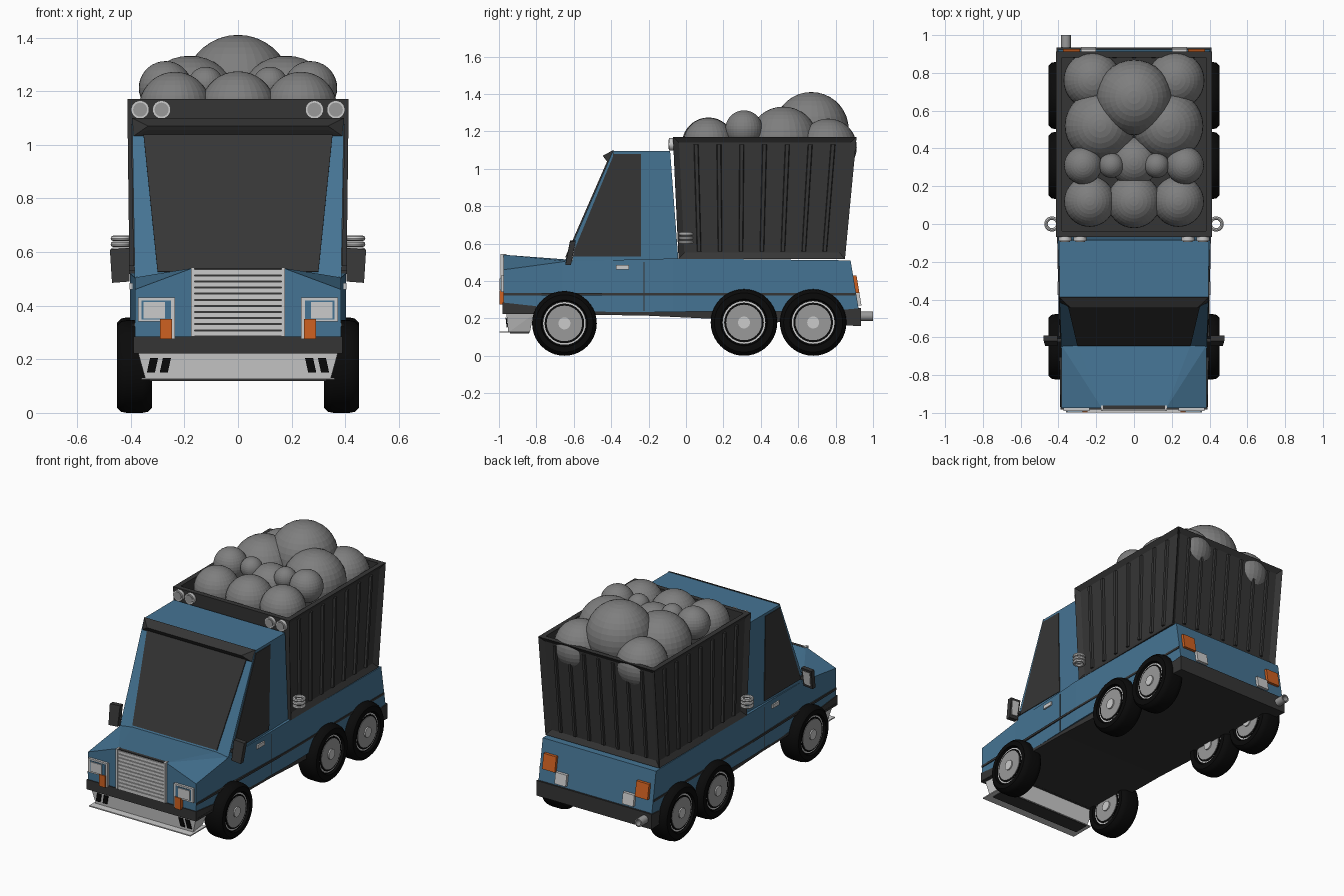
import bpy, bmesh, math
from mathutils import Vector, Matrix

if "Cube" in bpy.data.objects:
    bpy.data.objects.remove(bpy.data.objects["Cube"])


def material(name, *rgb):
    m = bpy.data.materials.new(name)
    m.use_nodes = True
    m.diffuse_color = (*rgb, 1)
    m.node_tree.nodes["Principled BSDF"].inputs["Base Color"].default_value = (*rgb, 1)
    return m


BLUE = material("body blue", 0.06, 0.175, 0.295)
DARK = material("dark grey", 0.036, 0.036, 0.036)
TYRE = material("tyre black", 0.003, 0.003, 0.003)
ROCK = material("rock grey", 0.21, 0.21, 0.21)
HUB = material("hub grey", 0.32, 0.32, 0.32)
LIGHT = material("light metal", 0.6, 0.6, 0.6)
ORANGE = material("signal orange", 0.62, 0.12, 0.015)


def finish(name, bm, mat, smooth=False):
    bmesh.ops.recalc_face_normals(bm, faces=bm.faces)
    me = bpy.data.meshes.new(name)
    bm.to_mesh(me)
    bm.free()
    me.materials.append(mat)
    ob = bpy.data.objects.new(name, me)
    bpy.context.collection.objects.link(ob)
    if smooth:
        bpy.ops.object.select_all(action="DESELECT")
        ob.select_set(True)
        bpy.context.view_layer.objects.active = ob
        bpy.ops.object.shade_smooth_by_angle(angle=math.radians(35))
    return ob


def hull(name, points, mat, mirror=False):
    """Convex solid; mirror adds the same points across x = 0."""
    bm = bmesh.new()
    for p in points:
        bm.verts.new(p)
        if mirror:
            bm.verts.new((-p[0], p[1], p[2]))
    bmesh.ops.convex_hull(bm, input=bm.verts)
    bmesh.ops.dissolve_limit(bm, angle_limit=0.01, verts=bm.verts, edges=bm.edges)
    return finish(name, bm, mat)


def box(name, x, y, z, mat):
    return hull(name, [(a, b, c) for a in x for b in y for c in z], mat)


def prism(name, profile, x0, x1, mat):
    """Side profile of (y, z) points extruded from x0 to x1."""
    bm = bmesh.new()
    face = bm.faces.new([bm.verts.new((x0, y, z)) for y, z in profile])
    new = bmesh.ops.extrude_face_region(bm, geom=[face])["geom"]
    bmesh.ops.translate(bm, vec=(x1 - x0, 0, 0),
                        verts=[v for v in new if isinstance(v, bmesh.types.BMVert)])
    return finish(name, bm, mat)


def cylinder(name, centre, r, half, axis, mat, seg=32):
    bm = bmesh.new()
    turn = Vector((0, 0, 1)).rotation_difference(Vector(axis)).to_matrix().to_4x4()
    bmesh.ops.create_cone(bm, cap_ends=True, segments=seg, radius1=r, radius2=r,
                          depth=2 * half, matrix=Matrix.Translation(centre) @ turn)
    return finish(name, bm, mat, True)


def lathe(name, centre, profile, axis, mat, seg=40):
    """Closed (radius, offset) profile turned about an axis."""
    bm = bmesh.new()
    vs = [bm.verts.new((r, 0, h)) for r, h in profile]
    es = [bm.edges.new((vs[i - 1], vs[i])) for i in range(len(vs))]
    bmesh.ops.spin(bm, geom=vs + es, cent=(0, 0, 0), axis=(0, 0, 1),
                   angle=math.tau, steps=seg)
    bmesh.ops.remove_doubles(bm, verts=bm.verts, dist=1e-5)
    turn = Vector((0, 0, 1)).rotation_difference(Vector(axis)).to_matrix().to_4x4()
    bmesh.ops.transform(bm, matrix=Matrix.Translation(centre) @ turn, verts=bm.verts)
    return finish(name, bm, mat, True)


# Hood, cab and rear body
hull("hood", [(0.17, -0.975, 0.54), (0.3, -0.64, 0.515), (0.385, -0.975, 0.46),
              (0.385, -0.64, 0.505), (0.385, -0.975, 0.235), (0.385, -0.64, 0.235)], BLUE, True)
hull("rear_body", [(0.385, -0.66, 0.505), (0.385, -0.66, 0.235), (0.403, -0.07, 0.52),
                   (0.403, 0.88, 0.51), (0.403, 0.925, 0.24), (0.403, -0.07, 0.235)], BLUE, True)
hull("cab", [(0.385, -0.65, 0.5), (0.385, -0.04, 0.5), (0.395, -0.39, 1.095),
             (0.395, -0.085, 1.095)], BLUE, True)
prism("chassis", [(-0.97, 0.225), (-0.22, 0.215), (0.93, 0.16), (0.93, 0.255),
                  (0.13, 0.237), (-0.97, 0.237)], -0.392, 0.392, DARK)
prism("rear_bumper", [(0.78, 0.167), (0.935, 0.158), (0.935, 0.255), (0.78, 0.24)],
      -0.41, 0.41, DARK)
prism("front_bumper", [(-0.982, 0.222), (-0.982, 0.285), (-0.8, 0.265), (-0.8, 0.222)],
      -0.39, 0.39, DARK)

# Windscreen lies on the sloped cab front
def on_slope(x, z, out):
    y = -0.65 + (z - 0.5) * 0.26 / 0.595
    return (x, y - 0.916 * out, z + 0.4 * out)

hull("windscreen", [on_slope(x, z, o) for x, z in ((0.3, 0.525), (0.355, 1.06))
                    for o in (0, 0.007)], DARK, True)
hull("visor", [(0.395, -0.388, 1.1), (0.335, -0.445, 1.07), (0.335, -0.435, 1.055),
               (0.393, -0.415, 1.03), (0.395, -0.38, 1.06)], DARK, True)

# Front chin, grille
hull("chin_bumper", [(0.372, -0.96, 0.222), (0.345, -0.95, 0.125), (0.33, -0.835, 0.125),
                     (0.36, -0.815, 0.222)], LIGHT, True)
box("chin_lip", (-0.36, 0.36), (-0.998, -0.84), (0.124, 0.131), LIGHT)
box("chin_underside", (-0.33, 0.33), (-0.94, -0.84), (0.119, 0.124), DARK)
box("grille_back", (-0.172, 0.172), (-0.981, -0.96), (0.285, 0.54), DARK)
for i in range(11):
    z = 0.287 + i * 0.0228
    box("grille_slat", (-0.165, 0.165), (-0.988, -0.97), (z, z + 0.019), LIGHT)
for s in (-1, 1):
    box("grille_side", (s * 0.163, s * 0.176), (-0.991, -0.96), (0.285, 0.543), LIGHT)

# Parts repeated on both sides
for s in (-1, 1):
    def pair(a, b):
        return (s * a, s * b)

    side = "left" if s > 0 else "right"
    box(side + "_headlight_frame", pair(0.235, 0.373), (-0.99, -0.97), (0.34, 0.43), LIGHT)
    box(side + "_headlight_edge", pair(0.235, 0.247), (-0.99, -0.97), (0.275, 0.345), LIGHT)
    box(side + "_headlight_trim", pair(0.25, 0.36), (-0.992, -0.97), (0.349, 0.42), BLUE)
    box(side + "_headlight", pair(0.272, 0.352), (-0.997, -0.97), (0.352, 0.414), LIGHT)
    box(side + "_front_signal", pair(0.247, 0.29), (-0.998, -0.97), (0.275, 0.35), ORANGE)
    for x in (0.25, 0.298):
        hull(side + "_chin_slot", [(s * (x + dx + dz), -0.955 - f + y, z)
             for dz, y, z in ((0.012, 0.002, 0.15), (0, -0.004, 0.205))
             for dx in (0, 0.03) for f in (0, 0.006)], TYRE)

    # Door glass, handle and body stripe
    hull(side + "_side_window", [(s * (x + o), y, z) for x, y, z in
         ((0.386, -0.612, 0.53), (0.386, -0.24, 0.53), (0.395, -0.24, 1.078),
          (0.395, -0.385, 1.078)) for o in (-0.01, 0.004)], DARK)
    box(side + "_door_handle", pair(0.38, 0.404), (-0.375, -0.305), (0.46, 0.484), LIGHT)
    hull(side + "_stripe", [(s * (x + o), y, z) for x, y in ((0.385, -0.975), (0.385, -0.66),
         (0.403, -0.07), (0.403, 0.905)) for o in (-0.02, 0.004) for z in (0.322, 0.336)], DARK)
    box(side + "_door_seam", pair(0.38, 0.3985), (-0.228, -0.222), (0.24, 0.5), DARK)

    # Mirror
    hull(side + "_mirror", [(s * x, y + d, z) for x, y, z in
         ((0.405, -0.645, 0.49), (0.47, -0.645, 0.485), (0.405, -0.62, 0.615),
          (0.478, -0.62, 0.61)) for d in (0, 0.03)], DARK)
    hull(side + "_mirror_glass", [(s * x, y + d, z) for x, y, z in
         ((0.417, -0.641, 0.51), (0.46, -0.641, 0.505), (0.417, -0.624, 0.598),
          (0.466, -0.624, 0.595)) for d in (0.02, 0.034)], LIGHT)
    box(side + "_mirror_arm", pair(0.37, 0.42), (-0.625, -0.605), (0.53, 0.55), DARK)

    # Coiled rings beside the bed
    for z in (0.607, 0.629, 0.651):
        ring = [(0.031 + 0.009 * math.cos(a), 0.01 * math.sin(a))
                for a in (k * math.tau / 8 for k in range(8))]
        lathe(side + "_coil_ring", (s * 0.435, 0, z), ring, (0, 0, 1), LIGHT, 24)

    # Lamps on the bed front
    for x in (0.285, 0.365):
        cylinder(side + "_roof_lamp", (s * x, -0.078, 1.131), 0.034, 0.012, (0, 1, 0), LIGHT, 24)
        cylinder(side + "_lamp_lens", (s * x, -0.08, 1.131), 0.026, 0.014, (0, 1, 0), HUB, 24)

    # Tail lamps follow the sloped tail
    for part, x0, x1, z0, z1, mat in (("tail_signal", 0.285, 0.375, 0.335, 0.43, ORANGE),
                                      ("reverse_lamp", 0.2, 0.28, 0.27, 0.34, LIGHT)):
        hull(f"{side}_{part}", [(s * x, 0.925 - (z - 0.24) / 6 + d, z)
             for x in (x0, x1) for z in (z0, z1) for d in (-0.01, 0.018)], mat)

    # Wheels, the same on both faces
    for y, r in ((-0.65, 0.173), (0.31, 0.178), (0.68, 0.178)):
        c = (s * 0.386, y, r)
        w = 0.066
        lathe(side + "_tyre", c, [(0.12, -0.045), (0.125, -w), (r - 0.02, -w), (r - 0.004, -0.05),
              (r, -0.03), (r, 0.03), (r - 0.004, 0.05), (r - 0.02, w), (0.125, w),
              (0.12, 0.045)], (1, 0, 0), TYRE)
        for part, pr, half, mat in (("rim_back", 0.122, 0.05, TYRE), ("rim_ring", 0.114, 0.053, LIGHT),
                                    ("rim_gap", 0.106, 0.055, TYRE), ("hub", 0.095, 0.058, HUB),
                                    ("hub_cap", 0.032, 0.066, LIGHT)):
            cylinder(f"{side}_{part}", c, pr, half, (1, 0, 0), mat)

# Exhaust pipe
lathe("exhaust", (-0.36, 0.94, 0.212), [(0.018, -0.06), (0.026, -0.06), (0.026, 0.06),
      (0.018, 0.06)], (0, 1, 0), HUB, 20)

# Cargo bed: tapered box with recessed panels and an open top
LOW, HIGH = (0.405, -0.04, 0.85, 0.518), (0.413, -0.07, 0.912, 1.17)
bm = bmesh.new()
bot, top = [[bm.verts.new(p) for p in ((-x, a, z), (x, a, z), (x, b, z), (-x, b, z))]
            for x, a, b, z in (LOW, HIGH)]
bm.faces.new(bot[::-1])
lid = bm.faces.new(top)
walls = [bm.faces.new((bot[i], bot[(i + 1) % 4], top[(i + 1) % 4], top[i])) for i in range(4)]
bm.normal_update()
bmesh.ops.inset_individual(bm, faces=walls[1:], thickness=0.045, depth=-0.02)
bmesh.ops.inset_individual(bm, faces=[lid], thickness=0.045)
deep = bmesh.ops.extrude_face_region(bm, geom=[lid])["geom"]
bmesh.ops.translate(bm, vec=(0, 0, -0.09), verts=[v for v in deep if isinstance(v, bmesh.types.BMVert)])
bmesh.ops.delete(bm, geom=[lid], context="FACES")
finish("cargo_bed", bm, DARK)


# Upright ribs across the bed panels
def bed_point(u, v, inward, side):
    x, a, b, z = (l + (h - l) * v for l, h in zip(LOW, HIGH))
    if side:
        return (side * (x - inward), a + (b - a) * u, z)
    return (x * (2 * u - 1), b - inward, z)

for side in (-1, 1, 0):
    for i in range(7):
        u = (i + 1) / 8
        hull("bed_rib", [bed_point(u + du, v, d, side) for du, d in ((-0.014, 0.024),
             (0.014, 0.024), (-0.009, 0.007), (0.009, 0.007)) for v in (0.06, 0.94)], DARK)

# Boulders; those off the centre line come in pairs
for x, y, z, r in ((0, 0.67, 1.21, 0.2), (0.18, 0.52, 1.145, 0.187), (0.22, 0.76, 1.115, 0.153),
                   (0.27, 0.31, 1.212, 0.1), (0.12, 0.31, 1.225, 0.066), (0.235, 0.12, 1.137, 0.135),
                   (0, 0.12, 1.132, 0.142), (0, 0.33, 1.14, 0.13)):
    for s in ((-1, 1) if x else (1,)):
        bm = bmesh.new()
        bmesh.ops.create_uvsphere(bm, u_segments=32, v_segments=18, radius=r,
                                  matrix=Matrix.Translation((s * x, y, z)))
        finish("boulder", bm, ROCK)
